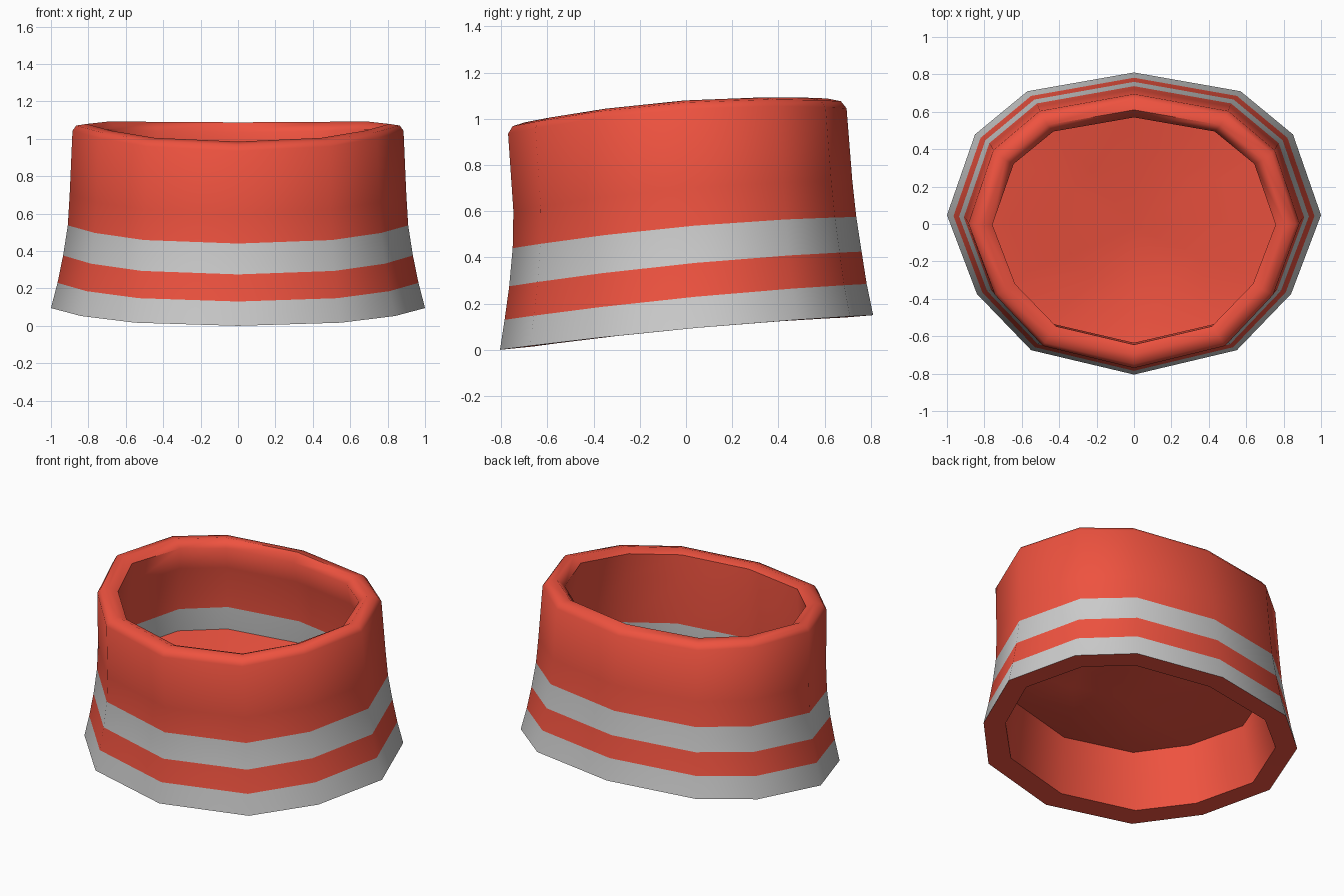
import bpy, bmesh, math

if "Cube" in bpy.data.objects:
    bpy.data.objects.remove(bpy.data.objects["Cube"])

# Right half of the twelve-sided outline, front to back
HALF = [(0, -.80), (.55, -.67), (.84, -.37), (1.0, .05), (.85, .48), (.57, .71), (0, .81)]
OUTLINE = HALF + [(-x, y) for x, y in HALF[-2:0:-1]]


def material(name, rgb):
    m = bpy.data.materials.new(name)
    m.diffuse_color = (*rgb, 1)
    m.use_nodes = True
    m.node_tree.nodes["Principled BSDF"].inputs["Base Color"].default_value = m.diffuse_color
    return m


RED = material("red", (.86, .085, .05))
GREY = material("grey", (.55, .55, .55))


def ring(bm, half_width, front, back, z_front, z_back, bulge):
    """Outline stretched to the given extents, tilted up towards the back."""
    verts = []
    for x, y in OUTLINE:
        t = (y + .80) / 1.61
        z = z_front + (z_back - z_front) * t + bulge * 4 * t * (1 - t)
        verts.append(bm.verts.new((x * half_width, front + (back - front) * t, z)))
    return verts


def bridge(bm, a, b, slot=0):
    n = len(a)
    for i in range(n):
        f = bm.faces.new((a[i], a[(i + 1) % n], b[(i + 1) % n], b[i]))
        f.material_index = slot


def finish(bm, name, angle):
    bmesh.ops.recalc_face_normals(bm, faces=bm.faces)
    me = bpy.data.meshes.new(name)
    bm.to_mesh(me)
    bm.free()
    me.materials.append(RED)
    me.materials.append(GREY)
    ob = bpy.data.objects.new(name, me)
    bpy.context.collection.objects.link(ob)
    bpy.ops.object.select_all(action='DESELECT')
    ob.select_set(True)
    bpy.context.view_layer.objects.active = ob
    bpy.ops.object.shade_smooth_by_angle(angle=math.radians(angle))
    return ob


# Collar section: half width, front y, back y, front z, back z, bulge, grey band above
SECTION = [
    (1.00, -.805, .810, .000, .150, .016, 1),
    (.965, -.785, .782, .130, .285, .018, 0),
    (.935, -.765, .760, .275, .425, .022, 1),
    (.910, -.750, .737, .440, .575, .026, 0),
    (.900, -.747, .720, .600, .730, .033, 0),
    (.885, -.770, .695, .935, 1.045, .050, 0),
    (.865, -.750, .670, .968, 1.076, .046, 0),
    (.810, -.695, .610, .985, 1.088, .040, 0),
    (.757, -.645, .570, .965, 1.035, .045, 0),
    (.780, -.635, .600, .800, .900, .040, 0),
    (.800, -.635, .625, .520, .635, .030, 1),
    (.810, -.640, .630, .385, .490, .027, 0),
    (.835, -.655, .655, .230, .330, .020, 0),
    (.870, -.665, .690, .014, .140, .015, 0),
]
bm = bmesh.new()
rings = [ring(bm, *s[:6]) for s in SECTION]
for i, s in enumerate(SECTION):
    bridge(bm, rings[i], rings[(i + 1) % len(rings)], s[6])
finish(bm, "collar", 62)

# Bowl-shaped floor inside, sagging towards the middle and lowest near the front
bm = bmesh.new()
edge = ring(bm, .81, -.640, .630, .385, .490, .027)
mid = ring(bm, .40, -.34, .32, .31, .41, .02)
for v in mid:
    v.co.z += .12 * abs(v.co.x)
centre = bm.verts.new((0, -.02, .35))
bridge(bm, edge, mid)
for i in range(len(mid)):
    bm.faces.new((mid[i], mid[(i + 1) % len(mid)], centre))
finish(bm, "inner_floor", 60)
